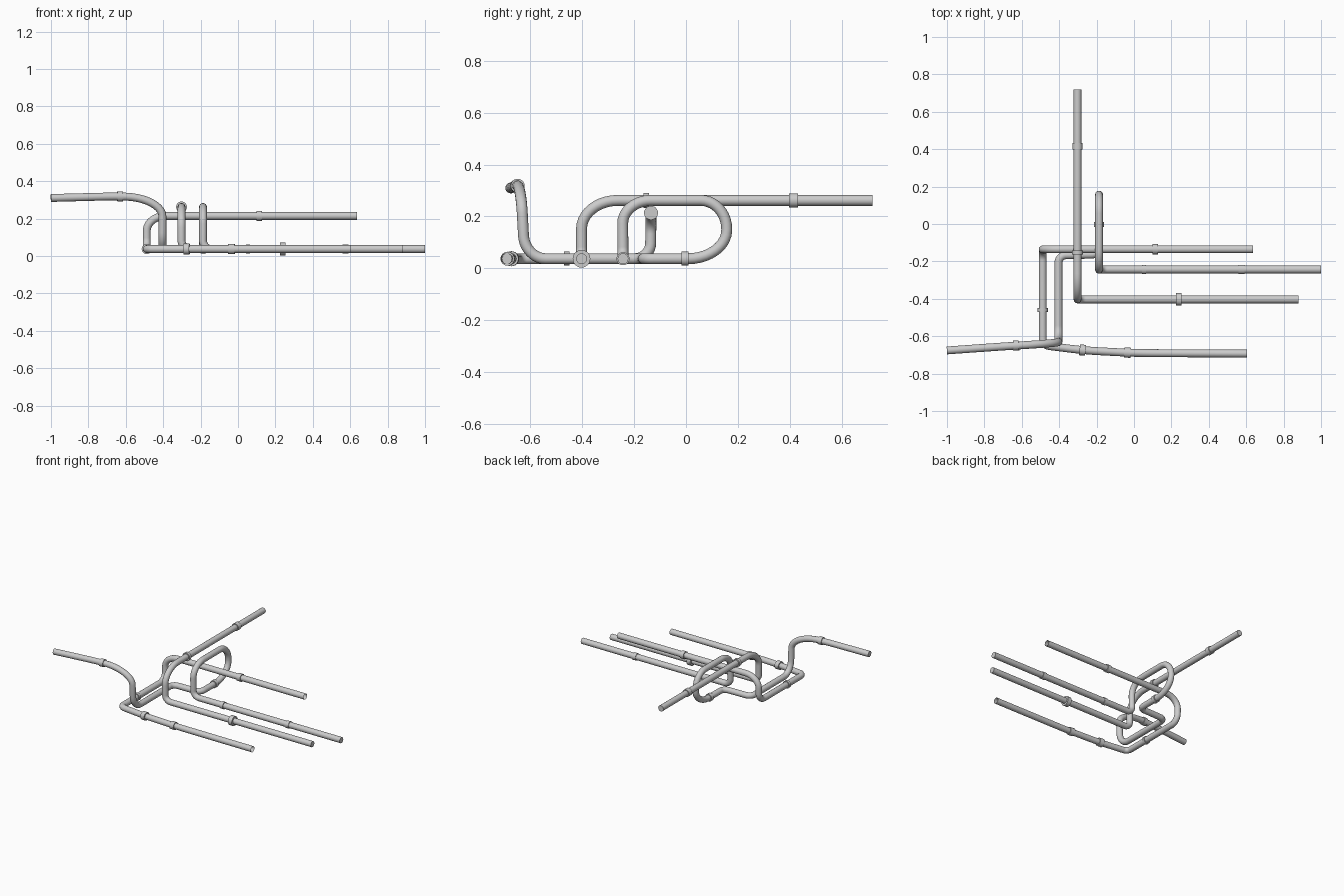
import bpy, math
from mathutils import Vector

R = 0.021


def rounded(points, steps=10):
    """Polyline with eased corners; each item is (x, y, z, trim_in, trim_out)."""
    out = [Vector(points[0][:3])]
    for prev, cur, nxt in zip(points, points[1:], points[2:]):
        p = Vector(cur[:3])
        a = p + (Vector(prev[:3]) - p).normalized() * cur[3]
        b = p + (Vector(nxt[:3]) - p).normalized() * cur[4]
        c1, c2 = a.lerp(p, 0.55), b.lerp(p, 0.55)
        for i in range(steps + 1):
            t = i / steps
            s = 1 - t
            out.append(a * s**3 + c1 * 3 * s * s * t + c2 * 3 * s * t * t + b * t**3)
    out.append(Vector(points[-1][:3]))
    return out


def pipe(name, points, caps=True):
    curve = bpy.data.curves.new(name, 'CURVE')
    curve.dimensions = '3D'
    curve.bevel_depth = R
    curve.bevel_resolution = 6
    curve.use_fill_caps = caps
    path = rounded(points)
    sp = curve.splines.new('POLY')
    sp.points.add(len(path) - 1)
    for q, v in zip(sp.points, path):
        q.co = (*v, 1)
    ob = bpy.data.objects.new(name, curve)
    bpy.context.collection.objects.link(ob)
    bpy.ops.object.select_all(action='DESELECT')
    ob.select_set(True)
    bpy.context.view_layer.objects.active = ob
    bpy.ops.object.convert(target='MESH')
    bpy.ops.object.shade_smooth_by_angle(angle=math.radians(40))


def collar(name, loc, direction, radius=0.027, length=0.03):
    bpy.ops.mesh.primitive_cylinder_add(vertices=24, radius=radius, depth=length, location=loc)
    ob = bpy.context.object
    ob.name = name
    ob.rotation_euler = Vector(direction).to_track_quat('Z', 'Y').to_euler()
    bpy.ops.object.shade_smooth_by_angle(angle=math.radians(40))


# pipe running in from the right, up, then straight to the back
pipe("back_pipe", [
    (0.88, -0.403, 0.037),
    (-0.302, -0.403, 0.037, 0.045, 0.045),
    (-0.302, -0.403, 0.262, 0.11, 0.14),
    (-0.302, 0.72, 0.262)])

# long pipe: loops over and back, then leaves to the left
pipe("loop_pipe", [
    (1.0, -0.243, 0.037),
    (-0.187, -0.243, 0.037, 0.045, 0.045),
    (-0.187, -0.245, 0.262, 0.09, 0.11),
    (-0.187, 0.157, 0.262, 0.10, 0.11),
    (-0.187, 0.157, 0.037, 0.11, 0.15),
    (-0.187, -0.163, 0.037, 0.04, 0.04),
    (-0.404, -0.168, 0.037, 0.04, 0.04),
    (-0.404, -0.622, 0.037, 0.08, 0.09),
    (-0.404, -0.637, 0.312, 0.10, 0.20),
    (-0.66, -0.652, 0.319, 0.05, 0.1),
    (-1.0, -0.676, 0.31)])

# front pipe: comes in high, drops, turns to the front and returns right
pipe("front_pipe", [
    (0.635, -0.135, 0.214),
    (-0.488, -0.135, 0.214, 0.10, 0.08),
    (-0.488, -0.137, 0.037, 0.06, 0.06),
    (-0.488, -0.648, 0.037, 0.035, 0.035),
    (-0.27, -0.676, 0.037, 0.08, 0.08),
    (0.0, -0.690, 0.037, 0.08, 0.1),
    (0.603, -0.693, 0.037)], caps=False)

# joint collars: location, direction, radius, length
X, Y = (1, 0, 0), (0, 1, 0)
for i, c in enumerate([
        ((0.24, -0.403, 0.037), X, 0.034, 0.03),
        ((-0.302, -0.153, 0.262), Y, 0.029, 0.02),
        ((-0.302, 0.415, 0.262), Y, 0.027, 0.035),
        ((0.053, -0.243, 0.037), X, 0.025, 0.022),
        ((0.575, -0.243, 0.037), X, 0.025, 0.03),
        ((-0.187, -0.003, 0.037), Y, 0.027, 0.027),
        ((-0.63, -0.650, 0.318), (1, 0.06, 0.01), 0.027, 0.03),
        ((0.113, -0.135, 0.214), X, 0.027, 0.03),
        ((-0.488, -0.46, 0.037), Y, 0.027, 0.02),
        ((-0.275, -0.674, 0.037), (1, -0.09, 0), 0.029, 0.032),
        ((-0.035, -0.688, 0.037), (1, -0.04, 0), 0.027, 0.035)]):
    collar(f"joint_collar_{i + 1}", *c)
